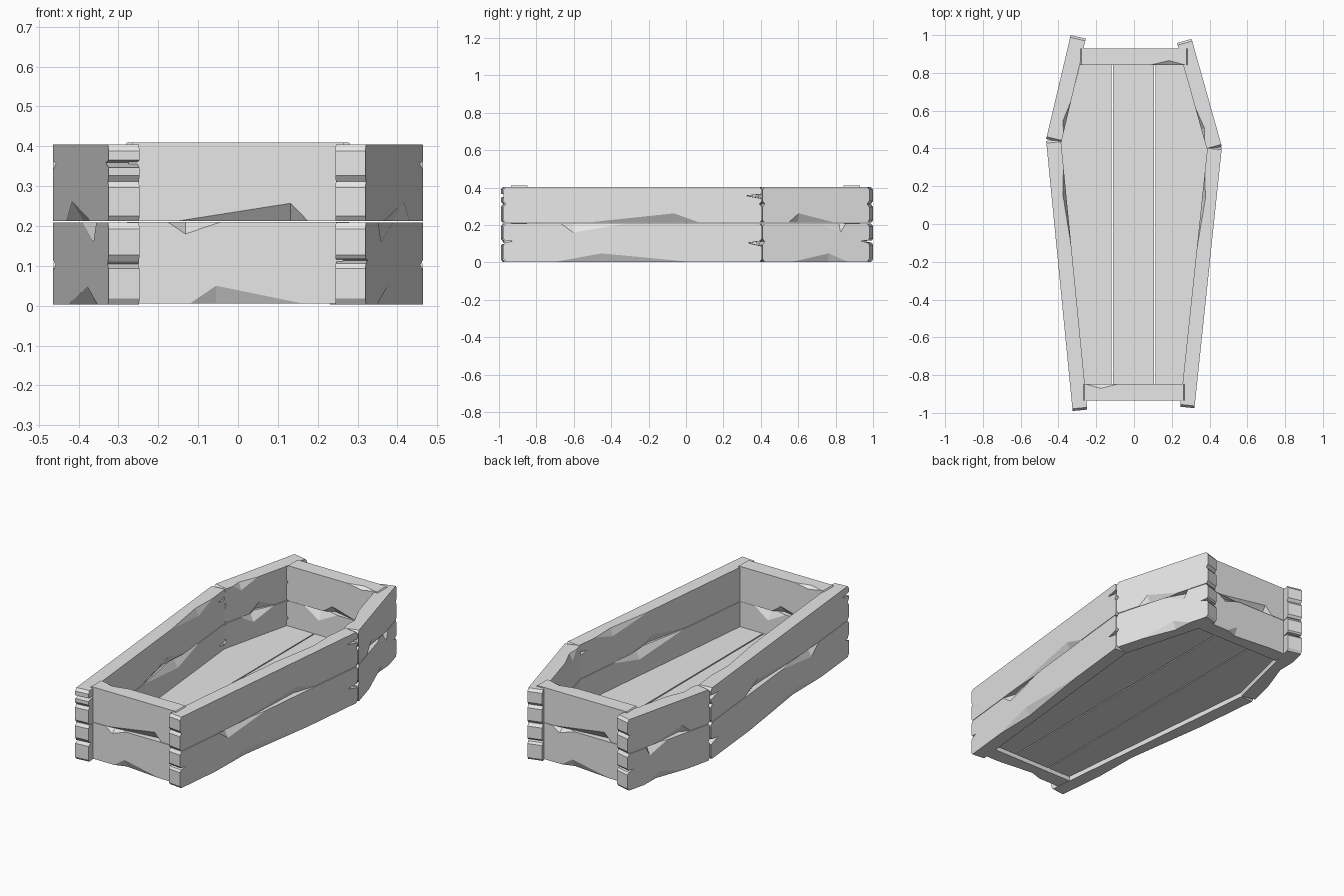
import bpy, bmesh
from mathutils import Vector

if "Cube" in bpy.data.objects:
    bpy.data.objects.remove(bpy.data.objects["Cube"])

wood = bpy.data.materials.new("pale_grey_wood")
wood.diffuse_color = (0.8, 0.8, 0.8, 1)
wood.use_nodes = True
wood.node_tree.nodes["Principled BSDF"].inputs["Base Color"].default_value = wood.diffuse_color


def make_object(name, bm):
    bmesh.ops.recalc_face_normals(bm, faces=bm.faces[:])
    me = bpy.data.meshes.new(name)
    bm.to_mesh(me)
    bm.free()
    me.materials.append(wood)
    ob = bpy.data.objects.new(name, me)
    bpy.context.collection.objects.link(ob)
    return ob


def hull(bm, pts):
    vs = [bm.verts.new(p) for p in pts]
    r = bmesh.ops.convex_hull(bm, input=vs)
    loose = [v for v in vs if v.is_valid and not v.link_faces]
    bmesh.ops.delete(bm, geom=loose, context='VERTS')


def prism(bm, lower, upper):
    a = [bm.verts.new(p) for p in lower]
    b = [bm.verts.new(p) for p in upper]
    n = len(a)
    bm.faces.new(a)
    bm.faces.new(b[::-1])
    for i in range(n):
        bm.faces.new((a[i], b[i], b[(i + 1) % n], a[(i + 1) % n]))


def cut(ob, bm):
    cutter = make_object("chip_cutter", bm)
    cutter.hide_render = True
    m = ob.modifiers.new("chips", 'BOOLEAN')
    m.operation, m.solver, m.object, m.use_self = 'DIFFERENCE', 'EXACT', cutter, True
    dg = bpy.context.evaluated_depsgraph_get()
    me = bpy.data.meshes.new_from_object(ob.evaluated_get(dg))
    ob.modifiers.clear()
    ob.data = me
    me.materials.clear()
    me.materials.append(wood)
    for p in me.polygons:
        p.material_index = 0
    bpy.data.objects.remove(cutter)


# ragged end of a wall board: (inset, height fraction)
END = [(.010, 0), (0, .07), (0, .44), (.012, .52), (0, .60), (0, .92), (.012, 1)]


def board(name, a, b, z0, z1, thick, chips, cracks):
    """Wall board whose outer face runs from a to b; chips are given as length fractions."""
    a, b = Vector((*a, 0)), Vector((*b, 0))
    d = b - a
    L = d.length
    d.normalize()
    n = Vector((-d.y, d.x, 0))
    if n.dot(a + b) > 0:
        n = -n

    def P(u, t, z):
        return a + d * u + n * t + Vector((0, 0, z))

    H = z1 - z0
    outline = [(L - i, z0 + H * f) for i, f in END]
    outline += [(i, z0 + H * f) for i, f in END[::-1]]
    bm = bmesh.new()
    prism(bm, [P(u, 0, z) for u, z in outline], [P(u, thick, z) for u, z in outline])
    ob = make_object(name, bm)

    bm = bmesh.new()
    # chipped long edges
    for u1, u2, pu, h, top, inner, depth in chips:
        s = -1 if top else 1
        ze, te = (z1 if top else z0), (thick if inner else 0)
        m = P(pu * L, te + (-depth if inner else depth), ze)
        e1, e2, pk = P(u1 * L, te, ze), P(u2 * L, te, ze), P(pu * L, te, ze + s * h)
        e1, e2, pk = [m + (q - m) * 1.3 for q in (e1, e2, pk)]
        off = Vector((0, 0, -s * .03))
        hull(bm, [m, e1, e2, pk, m + off, e1 + off, e2 + off])
    # split ends
    for far, z, w, deep in cracks:
        pts = []
        for t in (-.03, thick + .03):
            for u, dz in ((-.02, -w), (-.02, w), (deep, .004)):
                pts.append(P(L - u if far else u, t, z + dz))
        hull(bm, pts)
    cut(ob, bm)


LOW_CHIPS = [(.28, .80, .62, .045, 0, 0, .022), (.52, .78, .73, .05, 1, 0, .03),
             (.20, .60, .35, .05, 1, 1, .03)]
UP_CHIPS = [(.24, .68, .34, .05, 0, 0, .03), (.30, .62, .42, .05, 0, 1, .03),
            (.10, .40, .20, .04, 1, 1, .018)]
END_CHIPS_LOW = [(.28, .80, .40, .045, 0, 0, .022), (.18, .42, .26, .03, 1, 0, .04),
                 (.45, .80, .65, .06, 1, 1, .03)]
END_CHIPS_UP = [(.22, .82, .74, .045, 0, 0, .035), (.25, .6, .5, .04, 0, 1, .03),
                (.04, .34, .18, .015, 1, 1, .022)]

# long and short side walls, two boards high
SIDES = {
    "left_long": ((-.465, .44), (-.325, -.99), .078),
    "right_long": ((.465, .405), (.32, -.975), .076),
    "left_shoulder": ((-.465, .45), (-.335, 1.0), .082),
    "right_shoulder": ((.465, .41), (.305, .98), .08),
}
for name, (a, b, t) in SIDES.items():
    long = "long" in name
    low_cr = [(True, .11, .010, .05)] + ([(False, .10, .018, .075)] if long else [])
    up_cr = [(False, .352, .015, .08)] if long else []
    if name == "left_long":
        up_cr.append((True, .355, .012, .07))
        low_cr[0] = (True, .10, .014, .03)
    board(name + "_lower_board", a, b, .003, .209, t, LOW_CHIPS, low_cr)
    board(name + "_upper_board", a, b, .212, .404, t, UP_CHIPS, up_cr)

# foot and head walls between the sides
for name, y, x in (("foot", -.935, .275), ("head", .93, .29)):
    a, b = ((-x, y), (x, y)) if y < 0 else ((x, y), (-x, y))
    board(name + "_lower_board", a, b, .005, .21, .085, END_CHIPS_LOW, [])
    board(name + "_upper_board", a, b, .212, .41, .087, END_CHIPS_UP, [])

# three floor planks, raised inside the walls
FLOOR = {
    "floor_left_plank": [(-.118, -.86), (-.118, .85), (-.285, .85), (-.388, .43), (-.262, -.86)],
    "floor_middle_plank": [(-.112, -.86), (.107, -.86), (.107, .85), (-.112, .85)],
    "floor_right_plank": [(.114, -.86), (.262, -.86), (.388, .40), (.275, .85), (.114, .85)],
}
for name, pts in FLOOR.items():
    bm = bmesh.new()
    prism(bm, [(x, y, .03) for x, y in pts], [(x, y, .068) for x, y in pts])
    make_object(name, bm)
